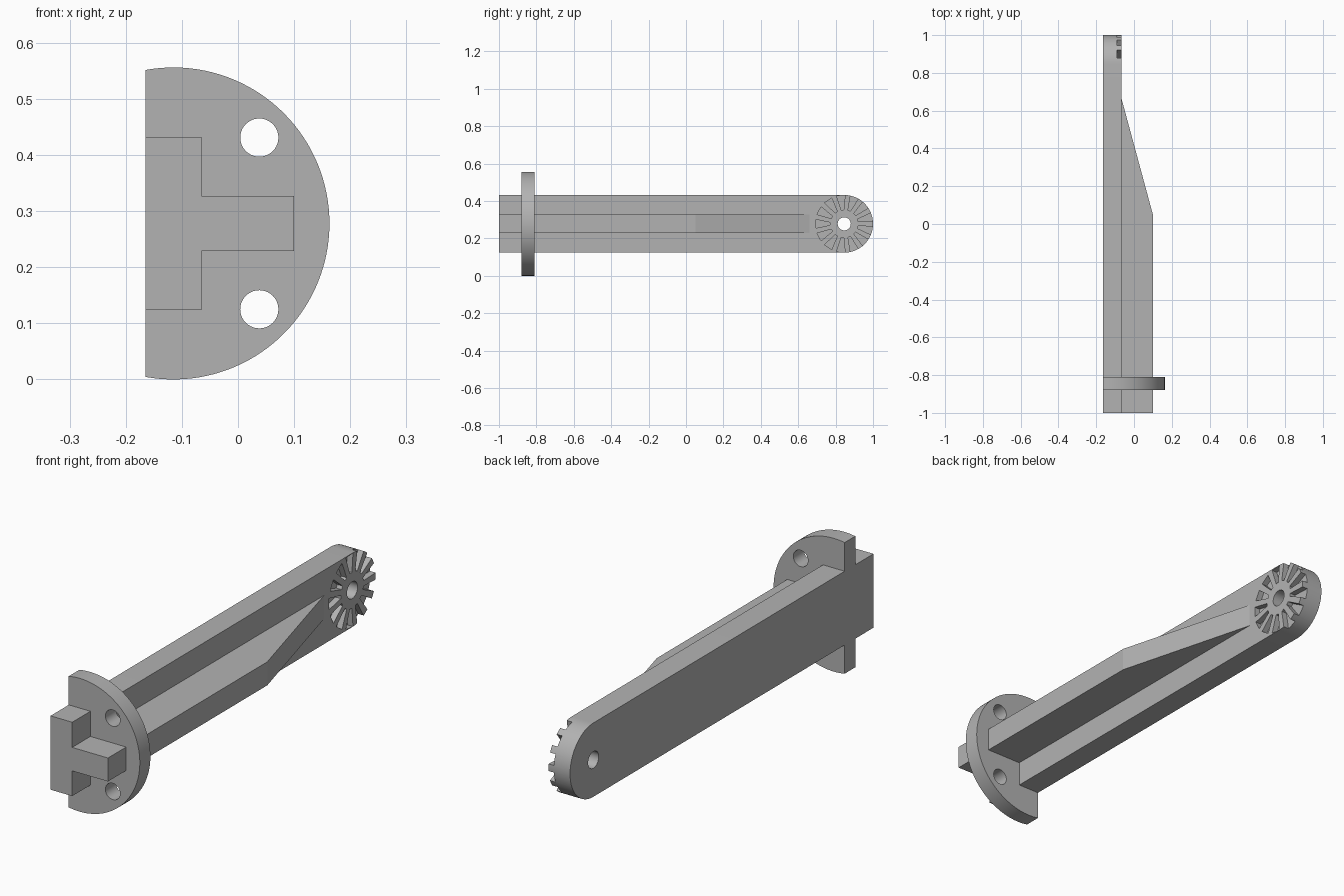
import bpy, bmesh
from math import sin, cos, pi, acos
from mathutils import Vector

old = bpy.data.objects.get("Cube")
if old:
    bpy.data.objects.remove(old, do_unlink=True)

grey = bpy.data.materials.new("plain_grey")
grey.use_nodes = True
tone = (0.45, 0.45, 0.45, 1)
grey.diffuse_color = tone
grey.node_tree.nodes["Principled BSDF"].inputs["Base Color"].default_value = tone

MID = 0.278      # height of the arm's centre line
BACK = -0.165    # flat back plane
FACE = -0.065    # front plane of the bar
PIVOT = 0.846    # y of the toothed end's centre
R_END = 0.154
R_FLANGE = 0.278
TEETH = 13


def prism(name, loops, to_point, a, b):
    """Extrude 2D outlines between two planes a and b."""
    bm = bmesh.new()
    for loop in loops:
        low = [bm.verts.new(to_point(u, v, a)) for u, v in loop]
        high = [bm.verts.new(to_point(u, v, b)) for u, v in loop]
        bm.faces.new(low)
        bm.faces.new(high)
        n = len(loop)
        for i in range(n):
            j = (i + 1) % n
            bm.faces.new((low[i], low[j], high[j], high[i]))
    bmesh.ops.recalc_face_normals(bm, faces=bm.faces)
    mesh = bpy.data.meshes.new(name)
    bm.to_mesh(mesh)
    bm.free()
    mesh.materials.append(grey)
    ob = bpy.data.objects.new(name, mesh)
    bpy.context.collection.objects.link(ob)
    return ob


def arc(cu, cv, r, start, end, n):
    return [(cu + r * cos(start + (end - start) * i / n),
             cv + r * sin(start + (end - start) * i / n)) for i in range(n + 1)]


def circle(cu, cv, r, n=40):
    return arc(cu, cv, r, 0, 2 * pi, n)[:-1]


def select_only(ob):
    bpy.ops.object.select_all(action='DESELECT')
    ob.select_set(True)
    bpy.context.view_layer.objects.active = ob


def cut(ob, cutter):
    cutter.hide_render = True
    mod = ob.modifiers.new("cut", 'BOOLEAN')
    mod.operation = 'DIFFERENCE'
    mod.solver = 'EXACT'
    mod.object = cutter
    select_only(ob)
    bpy.ops.object.modifier_apply(modifier=mod.name)
    bpy.data.objects.remove(cutter, do_unlink=True)


def smooth(ob):
    select_only(ob)
    bpy.ops.object.shade_smooth_by_angle(angle=pi / 6)


def along_x(u, v, d):
    return Vector((d, u, v))


def along_y(u, v, d):
    return Vector((u, d, v))


def along_z(u, v, d):
    return Vector((u, v, d))


# Bar with a rounded far end
outline = [(-1, MID - R_END)] + arc(PIVOT, MID, R_END, -pi / 2, pi / 2, 40)
outline.append((-1, MID + R_END))
bar = prism("bar", [outline], along_x, BACK, FACE)
cut(bar, prism("pivot_cutter", [circle(PIVOT, MID, 0.035)], along_x, -0.3, 0.1))

# Radial grooves leaving narrow teeth on the rounded end
grooves = []
for k in range(TEETH):
    ang = (k + 0.5) * 2 * pi / TEETH
    out, side = (cos(ang), sin(ang)), (-sin(ang), cos(ang))
    shape = [(0.075, -0.007), (0.152, -0.023), (0.152, 0.023), (0.075, 0.007)]
    if cos(ang) > 0:   # grooves run out through the rounded edge
        shape[1], shape[2] = (0.165, -0.025), (0.165, 0.025)
    grooves.append([(PIVOT + r * out[0] + w * side[0],
                     MID + r * out[1] + w * side[1]) for r, w in shape])
cut(bar, prism("groove_cutter", grooves, along_x, FACE - 0.025, FACE + 0.05))
smooth(bar)

# Central stiffening rib, tapering towards the teeth
prism("rib", [[(-0.1, -1), (0.1, -1), (0.1, 0.05), (FACE, 0.66), (-0.1, 0.66)]],
      along_z, MID - 0.049, MID + 0.049)

# Round flange with a flat back and two bolt holes
cx = -0.115
lim = acos((BACK - cx) / R_FLANGE)
flange = prism("flange", [arc(cx, MID, R_FLANGE, -lim, lim, 72)], along_y, -0.88, -0.81)
holes = [circle(0.038, MID + s * 0.153, 0.034) for s in (-1, 1)]
cut(flange, prism("bolt_hole_cutter", holes, along_y, -0.95, -0.75))
smooth(flange)
